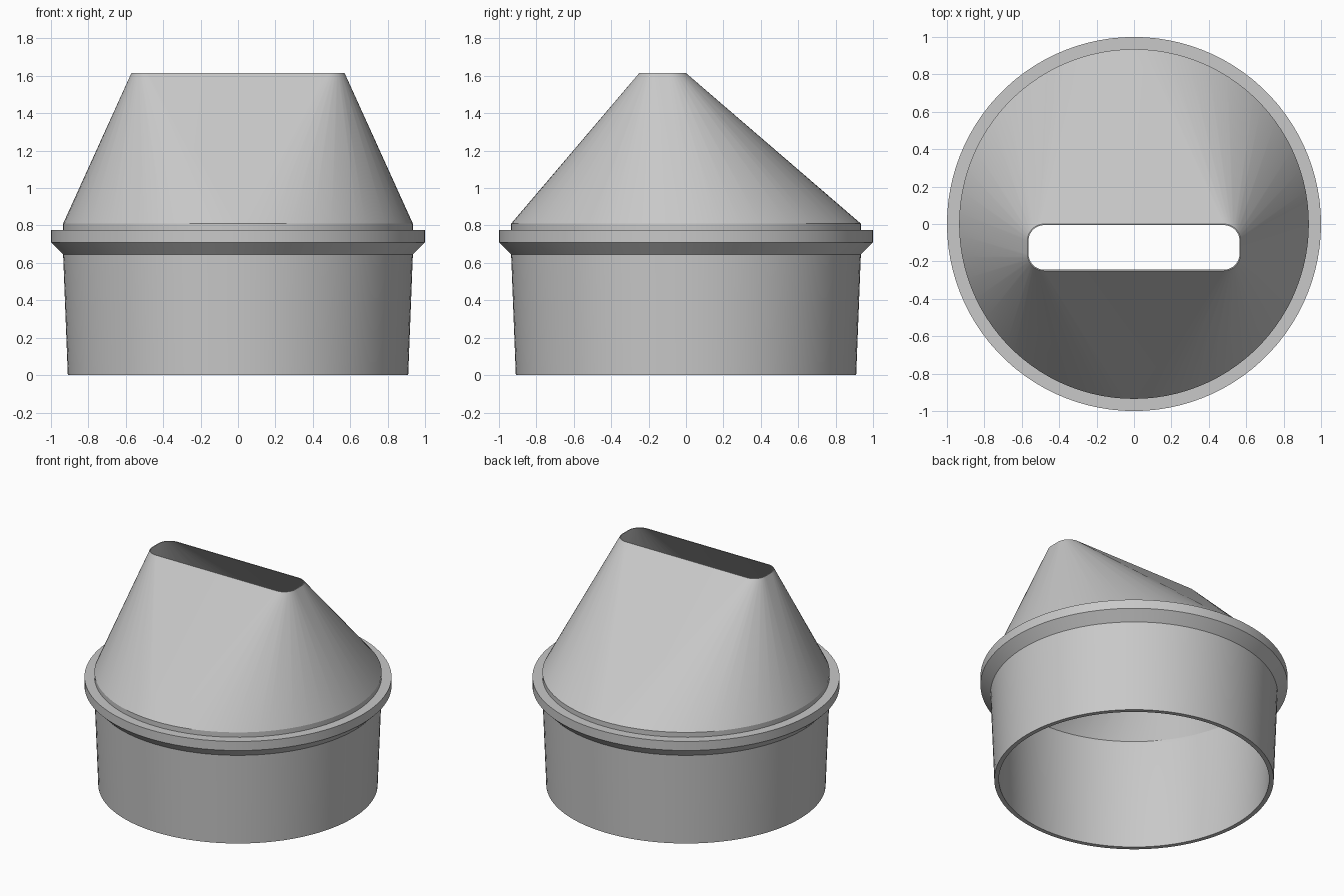
import bpy, bmesh, math

cube = bpy.data.objects.get("Cube")
if cube:
    bpy.data.objects.remove(cube, do_unlink=True)

SEGMENTS = 100
CORNER_STEPS = 12
BASE_Z, TOP_Z = 0.81, 1.615

grey = bpy.data.materials.new("plain grey")
grey.use_nodes = True
colour = (0.58, 0.58, 0.58, 1)
grey.diffuse_color = colour
grey.node_tree.nodes["Principled BSDF"].inputs["Base Color"].default_value = colour


def circle(radius, z):
    turn = 2 * math.pi / SEGMENTS
    return [(radius * math.cos(i * turn), radius * math.sin(i * turn), z)
            for i in range(SEGMENTS)]


def slot(inset):
    """Rounded rectangle of the mouth, shrunk by the inset."""
    half_x, half_y, corner, mid_y = 0.57, 0.125, 0.09, -0.125
    points = []
    for k, (sx, sy) in enumerate([(1, 1), (-1, 1), (-1, -1), (1, -1)]):
        for i in range(CORNER_STEPS + 1):
            a = (k + i / CORNER_STEPS) * math.pi / 2
            r = corner - inset
            points.append((sx * (half_x - corner) + r * math.cos(a),
                           mid_y + sy * (half_y - corner) + r * math.sin(a), TOP_Z))
    return points


def bridge(bm, lower, upper):
    n = len(lower)
    for i in range(n):
        j = (i + 1) % n
        bm.faces.new((lower[i], lower[j], upper[j], upper[i]))


def finish(name, bm):
    mesh = bpy.data.meshes.new(name)
    bm.to_mesh(mesh)
    bm.free()
    mesh.materials.append(grey)
    obj = bpy.data.objects.new(name, mesh)
    bpy.context.collection.objects.link(obj)
    bpy.ops.object.select_all(action='DESELECT')
    obj.select_set(True)
    bpy.context.view_layer.objects.active = obj
    bpy.ops.object.shade_smooth_by_angle(angle=math.radians(30))
    return obj


# Round socket with its flared collar, turned from a wall profile (inside to outside)
profile = [(0.91, BASE_Z), (0.905, 0.785), (0.88, 0), (0.91, 0), (0.935, 0.645),
           (1.0, 0.71), (1.0, 0.775), (0.935, 0.775), (0.935, BASE_Z)]
bm = bmesh.new()
rings = [[bm.verts.new(p) for p in circle(r, z)] for r, z in profile]
for a, b in zip(rings, rings[1:]):
    bridge(bm, a, b)
finish("socket_and_collar", bm)


# Tapered hood: an outer and an inner skin, each wrapped from the circle to the slot
def skin(bm, radius, inset, inward):
    shell = bmesh.new()
    for p in circle(radius, BASE_Z) + slot(inset):
        shell.verts.new(p)
    bmesh.ops.convex_hull(shell, input=shell.verts[:])
    bmesh.ops.recalc_face_normals(shell, faces=shell.faces[:])
    caps = [f for f in shell.faces if abs(f.normal.z) > 0.99]
    bmesh.ops.delete(shell, geom=caps, context='FACES')
    if inward:
        bmesh.ops.reverse_faces(shell, faces=shell.faces[:])
    temp = bpy.data.meshes.new("skin")
    shell.to_mesh(temp)
    shell.free()
    bm.from_mesh(temp)
    bpy.data.meshes.remove(temp)


bm = bmesh.new()
skin(bm, 0.935, 0, False)
skin(bm, 0.91, 0.006, True)
# Thin lip around the mouth
lip = [[bm.verts.new(p) for p in slot(inset)] for inset in (0, 0.006)]
bridge(bm, *lip)
bmesh.ops.remove_doubles(bm, verts=bm.verts[:], dist=0.0001)
finish("slotted_hood", bm)
